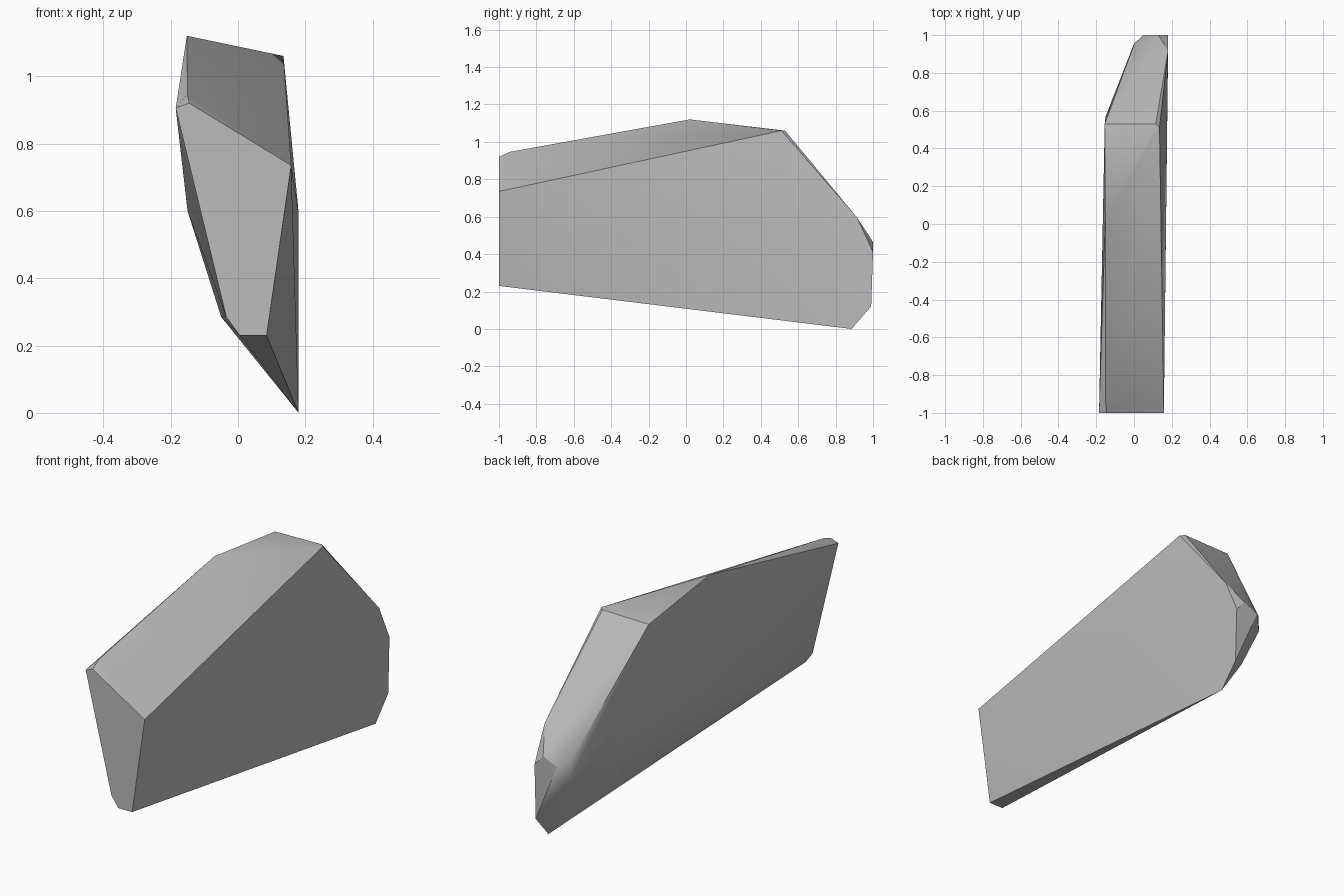
import bpy
import bmesh
import math

cube = bpy.data.objects.get("Cube")
if cube:
    bpy.data.objects.remove(cube, do_unlink=True)

# Plain stone grey
stone = bpy.data.materials.new("stone_grey")
stone.use_nodes = True
grey = (0.5, 0.5, 0.5, 1.0)
stone.diffuse_color = grey
stone.node_tree.nodes["Principled BSDF"].inputs["Base Color"].default_value = grey

# Corners of the chipped slab, grouped by the side they bound
front_end = [(-0.185, -1, 0.905), (-0.145, -1, 0.92), (0.158, -1, 0.735),
             (0.085, -1, 0.23), (0.005, -1, 0.23), (-0.035, -1, 0.285)]
top_ridge = [(-0.15, -0.94, 0.947), (-0.152, 0.02, 1.12), (-0.155, 0.53, 1.055),
             (0.115, 0.53, 1.06), (0.135, 0.51, 1.06)]
flat_side = [(0.18, 0.915, 0.595), (0.18, 1, 0.41), (0.18, 0.99, 0.12),
             (0.18, 0.885, 0)]
back_end = [(0.13, 1, 0.465), (0.05, 1, 0.43), (0.0, 0.95, 0.46),
            (0.0, 0.955, 0.37), (0.05, 0.88, 0.195)]
curved_side = [(-0.15, 0.57, 0.73), (-0.15, 0.5, 0.6), (-0.05, 0.6, 0.285)]

# Wrap the corners in one closed convex stone
bm = bmesh.new()
for corner in front_end + top_ridge + flat_side + back_end + curved_side:
    bm.verts.new(corner)
hull = bmesh.ops.convex_hull(bm, input=bm.verts)
loose = [v for v in bm.verts if not v.link_faces]
bmesh.ops.delete(bm, geom=loose, context="VERTS")
bmesh.ops.dissolve_limit(bm, angle_limit=math.radians(1),
                         verts=bm.verts, edges=bm.edges)
bmesh.ops.recalc_face_normals(bm, faces=bm.faces)

mesh = bpy.data.meshes.new("stone_slab")
bm.to_mesh(mesh)
bm.free()
mesh.materials.append(stone)
slab = bpy.data.objects.new("stone_slab", mesh)
bpy.context.collection.objects.link(slab)

# Soft shading across shallow chips, crisp main edges
bpy.ops.object.select_all(action="DESELECT")
slab.select_set(True)
bpy.context.view_layer.objects.active = slab
bpy.ops.object.shade_smooth_by_angle(angle=math.radians(30))
